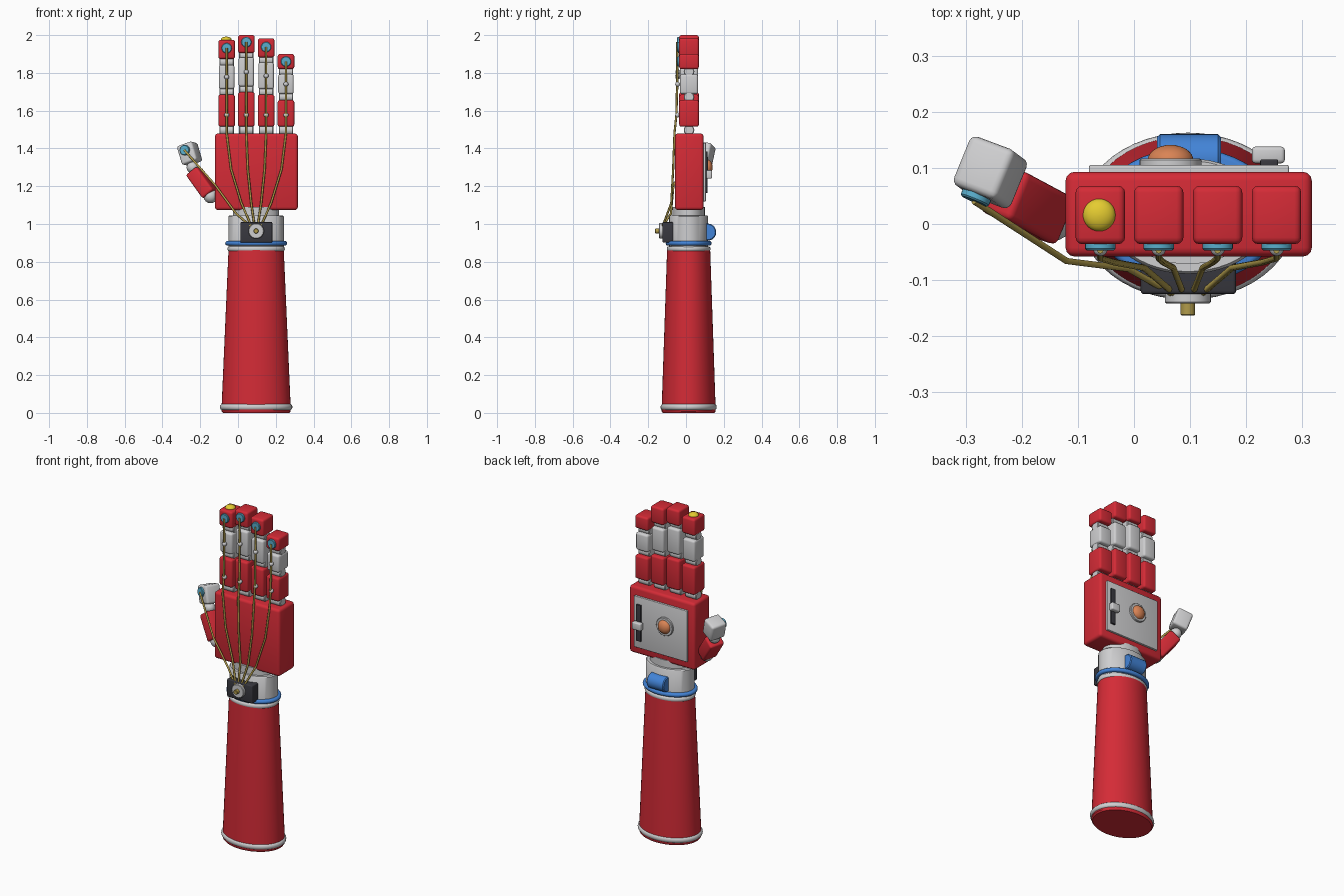
import bpy, bmesh, math
from mathutils import Matrix, Vector

if "Cube" in bpy.data.objects:
    bpy.data.objects.remove(bpy.data.objects["Cube"])


def material(name, r, g, b):
    m = bpy.data.materials.new(name)
    m.diffuse_color = (r, g, b, 1)
    m.use_nodes = True
    m.node_tree.nodes["Principled BSDF"].inputs["Base Color"].default_value = m.diffuse_color
    return m


RED = material("red", 0.66, 0.024, 0.037)
WHITE = material("light grey", 0.62, 0.62, 0.63)
BLACK = material("charcoal", 0.04, 0.04, 0.05)
BLUE = material("blue", 0.055, 0.23, 0.68)
CYAN = material("sky blue", 0.10, 0.42, 0.60)
GOLD = material("dull gold", 0.44, 0.33, 0.07)
YELLOW = material("yellow", 0.78, 0.60, 0.03)
ORANGE = material("copper orange", 0.70, 0.23, 0.09)


def smooth(ob, angle=40):
    bpy.ops.object.select_all(action='DESELECT')
    ob.select_set(True)
    bpy.context.view_layer.objects.active = ob
    bpy.ops.object.shade_smooth_by_angle(angle=math.radians(angle))


def finish(bm, name, mat, matrix=Matrix()):
    bmesh.ops.transform(bm, matrix=matrix, verts=bm.verts)
    bmesh.ops.recalc_face_normals(bm, faces=bm.faces)
    me = bpy.data.meshes.new(name)
    bm.to_mesh(me)
    bm.free()
    ob = bpy.data.objects.new(name, me)
    bpy.context.collection.objects.link(ob)
    me.materials.append(mat)
    smooth(ob)
    return ob


def box(name, lo, hi, mat, bevel=0.0, matrix=Matrix()):
    """Rounded block between two corners."""
    bm = bmesh.new()
    bmesh.ops.create_cube(bm, size=1)
    for v in bm.verts:
        v.co = [(a + b) / 2 + c * (b - a) for a, b, c in zip(lo, hi, v.co)]
    if bevel:
        bmesh.ops.bevel(bm, geom=bm.edges[:], offset=bevel, segments=3,
                        profile=0.5, affect='EDGES')
    return finish(bm, name, mat, matrix)


def lathe(name, profile, mat, matrix=Matrix(), steps=48):
    """Closed solid turned round z from (radius, height) points."""
    bm = bmesh.new()
    rings = [[bm.verts.new((r * math.cos(i * math.tau / steps),
                            r * math.sin(i * math.tau / steps), z))
              for i in range(steps)] for r, z in profile]
    for a, b in zip(rings, rings[1:]):
        for i in range(steps):
            j = (i + 1) % steps
            bm.faces.new((a[i], a[j], b[j], b[i]))
    bm.faces.new(rings[0][::-1])
    bm.faces.new(rings[-1])
    return finish(bm, name, mat, matrix)


def place(pos, axis=(0, 0, 1)):
    return Matrix.Translation(pos) @ Vector((0, 0, 1)).rotation_difference(Vector(axis)).to_matrix().to_4x4()


def disc(name, pos, axis, r, h, mat, edge=0.003):
    return lathe(name, [(r, 0), (r, h - edge), (r - edge, h)], mat, place(pos, axis), 32)


def dome(name, pos, axis, r, h, mat):
    prof = [(r * math.cos(a * math.pi / 16), h * math.sin(a * math.pi / 16)) for a in range(8)]
    return lathe(name, prof + [(r * 0.02, h)], mat, place(pos, axis), 32)


def ball(name, pos, r, mat):
    bm = bmesh.new()
    bmesh.ops.create_uvsphere(bm, u_segments=20, v_segments=12, radius=r)
    return finish(bm, name, mat, Matrix.Translation(pos))


def tendon(name, pts, r=0.0058):
    cu = bpy.data.curves.new(name, 'CURVE')
    cu.dimensions = '3D'
    cu.bevel_depth = r
    cu.bevel_resolution = 2
    cu.use_fill_caps = True
    sp = cu.splines.new('POLY')
    sp.points.add(len(pts) - 1)
    for p, c in zip(sp.points, pts):
        p.co = (*c, 1)
    ob = bpy.data.objects.new(name, cu)
    bpy.context.collection.objects.link(ob)
    cu.materials.append(GOLD)
    bpy.ops.object.select_all(action='DESELECT')
    ob.select_set(True)
    bpy.context.view_layer.objects.active = ob
    bpy.ops.object.convert(target='MESH')
    smooth(bpy.context.object, 60)


def oval(ratio):
    return Matrix.Translation((0.096, 0.014, 0)) @ Matrix.Diagonal((1, ratio, 1, 1))


def band(name, r, z, w, h, mat, ratio):
    """Rounded band round the arm."""
    prof = [(r - w + w * math.sin(a * math.pi / 8), z - h * math.cos(a * math.pi / 8)) for a in range(9)]
    lathe(name, prof, mat, oval(ratio))


# Forearm, wrist and bands
lathe("forearm", [(0.176, 0), (0.183, 0.008), (0.183, 0.03), (0.146, 0.87)], RED, oval(0.78))
band("forearm_base_band", 0.192, 0.031, 0.014, 0.016, WHITE, 0.775)
band("forearm_top_band", 0.152, 0.868, 0.012, 0.014, WHITE, 0.76)
band("wrist_strap", 0.164, 0.898, 0.012, 0.012, BLUE, 0.74)
lathe("wrist", [(0.147, 0.86), (0.147, 1.04), (0.141, 1.046)], WHITE, oval(0.70))
lathe("wrist_neck", [(0.122, 1.03), (0.122, 1.09)], WHITE, oval(0.70))
lathe("strap_buckle", [(0.040, -0.057), (0.045, -0.052), (0.045, 0.052), (0.040, 0.057)], BLUE,
      place((0.098, 0.115, 0.957), (1, 0, 0)), 32)

# Tendon winch on the wrist front
HUB = Vector((0.096, -0.13, 0.963))
box("winch_box", (0.012, -0.125, 0.902), (0.182, -0.04, 1.01), BLACK, 0.006)
disc("winch_disc", (0.096, -0.122, 0.963), (0, -1, 0), 0.041, 0.02, WHITE)
disc("winch_pin", (0.096, -0.135, 0.963), (0, -1, 0), 0.013, 0.028, GOLD, 0.002)

# Palm with its back plate, sensor and slider
box("palm", (-0.122, -0.058, 1.074), (0.317, 0.093, 1.479), RED, 0.016)
box("back_plate", (-0.08, 0.08, 1.12), (0.276, 0.105, 1.43), WHITE, 0.003)
disc("sensor_ring", (0.065, 0.1, 1.30), (0, 1, 0), 0.055, 0.017, WHITE)
dome("sensor_dome", (0.065, 0.113, 1.30), (0, 1, 0), 0.041, 0.028, ORANGE)
box("slider_slot", (0.225, 0.1, 1.165), (0.257, 0.115, 1.385), BLACK, 0.003)
box("slider_knob", (0.21, 0.108, 1.24), (0.269, 0.138, 1.285), WHITE, 0.007)

# Fingers: centre x, base top, middle bottom, middle top, tip bottom, tip top, pad height
fingers = {
    "index": (-0.06, 1.685, 1.714, 1.842, 1.874, 1.975, 1.931),
    "middle": (0.044, 1.698, 1.728, 1.882, 1.905, 2.0, 1.963),
    "ring": (0.149, 1.685, 1.714, 1.855, 1.882, 1.983, 1.937),
    "little": (0.254, 1.657, 1.688, 1.793, 1.820, 1.90, 1.86),
}
for n, (x, z1, z2, z3, z4, z5, pad) in fingers.items():
    for part, a, b, w, d, mat in (("base", 1.515, z1, 0.044, 0.052, RED),
                                  ("middle", z2, z3, 0.041, 0.048, WHITE),
                                  ("tip", z4, z5, 0.044, 0.052, RED)):
        box(f"{n}_finger_{part}", (x - w, 0.016 - d, a), (x + w, 0.016 + d, b), mat, 0.012)
    for i, z in enumerate((1.497, (z1 + z2) / 2, (z3 + z4) / 2)):
        lathe(f"{n}_knuckle_{i + 1}", [(0.024, -0.038), (0.028, -0.034), (0.028, 0.034), (0.024, 0.038)],
              WHITE, place((x, 0.016, z), (1, 0, 0)), 24)
    disc(f"{n}_finger_pad", (x, -0.03, pad), (0, -1, 0), 0.027, 0.017, CYAN)
    zm = (z2 + z3) / 2
    for i, z in enumerate((1.577, zm)):
        ball(f"{n}_eyelet_{i + 1}", (x, -0.044, z), 0.013, WHITE)
    along = lambda t: x + (HUB.x - x) * t
    tendon(f"{n}_tendon", [(x, -0.047, pad), (x, -0.046, zm), (x, -0.051, 1.577), (x, -0.061, 1.48),
                           (along(0.15), -0.068, 1.29), (along(0.5), -0.078, 1.11),
                           (along(0.85), -0.125, 0.985), HUB])
dome("fingertip_button", (-0.062, 0.016, 1.974), (0, 0, 1), 0.029, 0.018, YELLOW)


# Thumb: blocks whose local z follows the thumb
def frame(centre, axis):
    z = Vector(axis).normalized()
    y = z.cross(Vector((0.93, -0.38, 0))).normalized()
    x = y.cross(z)
    return Matrix.Translation(centre) @ Matrix((x, y, z)).transposed().to_4x4()


base = frame((-0.19, 0.035, 1.217), (-0.56, 0.30, 0.78))
tip = frame((-0.256, 0.092, 1.372), (-0.27, 0.2, 0.93))
box("thumb_base", (-0.038, -0.046, -0.08), (0.038, 0.046, 0.08), RED, 0.012, base)
box("thumb_tip", (-0.045, -0.048, -0.053), (0.045, 0.048, 0.053), WHITE, 0.013, tip)
ball("thumb_root_joint", (-0.145, 0.008, 1.148), 0.038, WHITE)
ball("thumb_middle_joint", (-0.24, 0.07, 1.30), 0.032, WHITE)
pad = tip @ Vector((-0.002, -0.044, 0.016))
normal = tip.to_3x3() @ Vector((0, -1, 0))
disc("thumb_pad", pad, normal, 0.027, 0.016, CYAN)
tendon("thumb_tendon", [pad + normal * 0.016, (-0.12, -0.066, 1.205), (-0.01, -0.08, 1.055),
                        (0.07, -0.125, 0.985), HUB])
